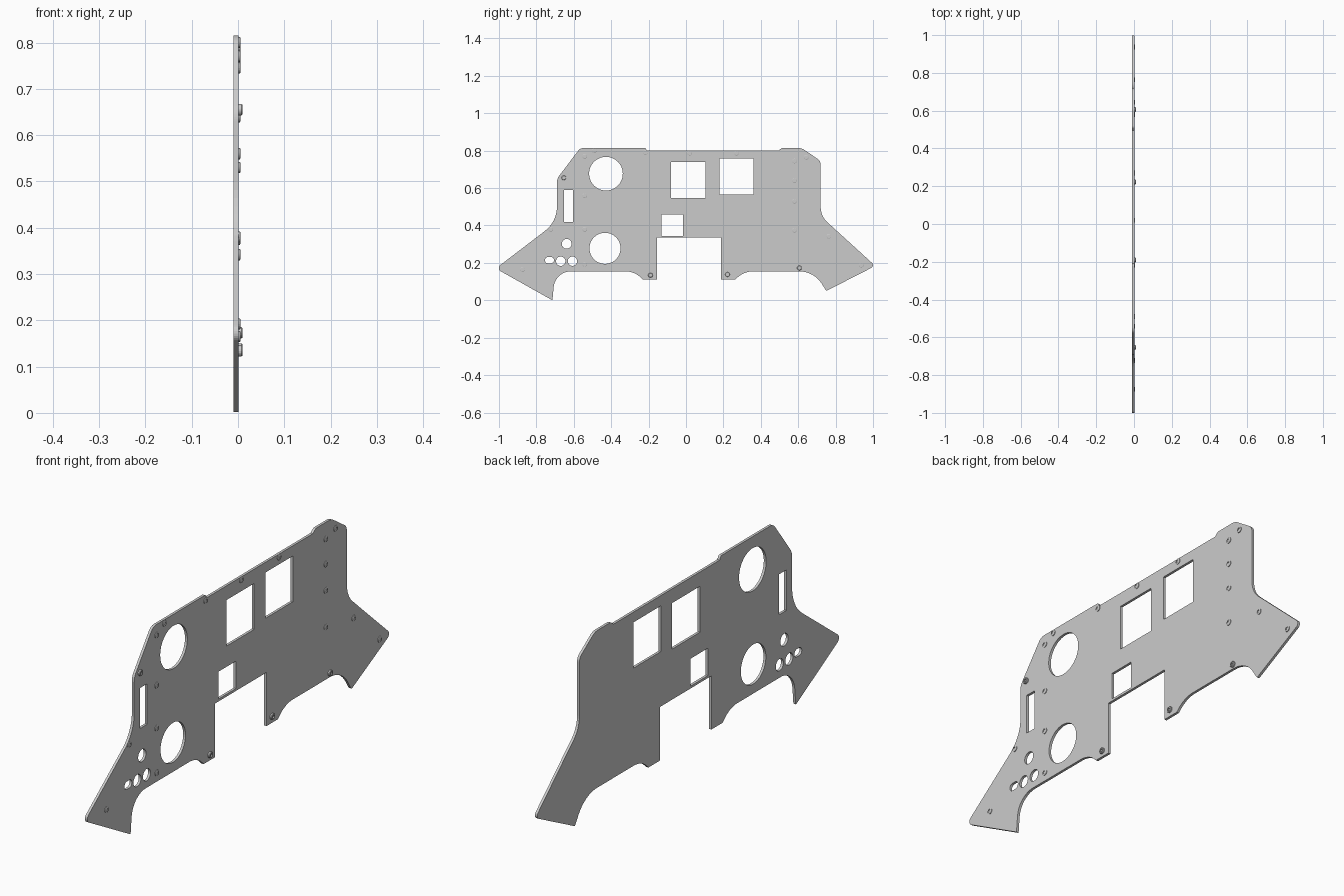
import bpy, bmesh, math
from mathutils import Vector, Matrix

if "Cube" in bpy.data.objects:
    bpy.data.objects.remove(bpy.data.objects["Cube"])

BACK, FRONT = -0.0095, 0.0015          # panel faces along x


def fillet(corners, steps=8):
    """Round each (y, z, tangent length) corner with a circular arc."""
    out = []
    n = len(corners)
    for i, (y, z, t) in enumerate(corners):
        p = Vector((y, z))
        if t == 0:
            out.append(p)
            continue
        a = (Vector(corners[i - 1][:2]) - p).normalized()
        b = (Vector(corners[(i + 1) % n][:2]) - p).normalized()
        w = math.sin(a.angle(b) / 2)
        p0, p2 = p + a * t, p + b * t
        for k in range(steps + 1):
            s = k / steps
            c0, c1, c2 = (1 - s) ** 2, 2 * s * (1 - s) * w, s * s
            out.append((p0 * c0 + p * c1 + p2 * c2) / (c0 + c1 + c2))
    return out


def rect(y0, y1, z0, z1, t=0):
    return fillet([(y0, z0, t), (y1, z0, t), (y1, z1, t), (y0, z1, t)])


def circle(y, z, r, n=48):
    return [Vector((y + r * math.cos(2 * math.pi * k / n),
                    z + r * math.sin(2 * math.pi * k / n))) for k in range(n)]


# Panel outline with rounded corners
outline = fillet([
    (-.714, 0, .004), (-1.017, .17, .03), (-.69, .42, .08), (-.69, .65, .02),
    (-.565, .815, .02), (-.217, .815, .006), (-.21, .80, 0), (.495, .80, 0),
    (.512, .815, .008), (.617, .815, .02), (.72, .745, .02), (.72, .45, .05),
    (1.012, .184, .025), (.75, .05, .006), (.685, .155, .08), (.31, .155, .05),
    (.262, .11, 0), (.187, .11, 0), (.187, .335, 0), (-.155, .335, 0),
    (-.155, .11, 0), (-.23, .11, 0), (-.275, .155, .05), (-.70, .155, .085)])

# Gauge, switch and display cut-outs
holes = [
    circle(-.428, .677, .09), circle(-.433, .278, .083),
    rect(-.08, .105, .547, .74), rect(.18, .362, .565, .757),
    rect(-.132, -.016, .345, .46), rect(-.652, -.604, .42, .59),
    circle(-.638, .302, .026, 32), circle(-.67, .209, .025, 32),
    circle(-.607, .209, .025, 32), rect(-.754, -.706, .198, .231, .0155)]

# Panel plate: filled curve laid in the y-z plane
curve = bpy.data.curves.new("instrument_panel", 'CURVE')
curve.dimensions = '2D'
curve.fill_mode = 'BOTH'
curve.extrude = (FRONT - BACK) / 2
for loop in [outline] + holes:
    sp = curve.splines.new('POLY')
    sp.points.add(len(loop) - 1)
    for pt, v in zip(sp.points, loop):
        pt.co = (v.x, v.y, 0, 1)
    sp.use_cyclic_u = True
panel = bpy.data.objects.new("instrument_panel", curve)
bpy.context.collection.objects.link(panel)
bpy.context.view_layer.objects.active = panel
panel.select_set(True)
bpy.ops.object.convert(target='MESH')
panel = bpy.context.object
panel.name = "instrument_panel"
to_yz = Matrix(((0, 0, 1, (FRONT + BACK) / 2), (1, 0, 0, 0), (0, 1, 0, 0), (0, 0, 0, 1)))
bm = bmesh.new()
bm.from_mesh(panel.data)
bm.transform(to_yz)
bmesh.ops.remove_doubles(bm, verts=bm.verts, dist=1e-5)
bmesh.ops.recalc_face_normals(bm, faces=bm.faces)
bm.to_mesh(panel.data)
bm.free()
panel.data.polygons.foreach_set("use_smooth", [False] * len(panel.data.polygons))


def screw_mesh(name, height, r=.0125):
    """Round screw head with a chamfered rim and hexagon socket, facing +x."""
    bm = bmesh.new()
    rings = []
    for rad, x in ((r, 0), (r, height * .7), (r * .85, height),
                   (r * .5, height), (r * .5, height * .4)):
        rings.append([bm.verts.new((x, rad * math.cos(k * math.pi / 9),
                                    rad * math.sin(k * math.pi / 9))) for k in range(18)])
    for a, b in zip(rings, rings[1:]):
        for k in range(18):
            j = (k + 1) % 18
            bm.faces.new((a[k], a[j], b[j], b[k]))
    bm.faces.new(rings[-1])
    bm.faces.new(rings[0][::-1])
    bmesh.ops.recalc_face_normals(bm, faces=bm.faces)
    me = bpy.data.meshes.new(name)
    bm.to_mesh(me)
    bm.free()
    return me


# Fixing screws on the +x face: flush heads and taller edge heads
low = [(.644, .765), (.58, .745), (.58, .64), (.58, .53), (.58, .375),
       (.764, .342), (.937, .188), (-.541, .192), (-.541, .38), (-.541, .56),
       (-.541, .77), (-.49, .80), (-.217, .79), (.02, .787), (.27, .787),
       (-.723, .38), (-.875, .165)]
tall = [(-.653, .655), (.606, .173), (.222, .138), (-.19, .134)]
for label, spots, h in (("flush_screw", low, .0035), ("edge_screw", tall, .008)):
    mesh = screw_mesh(label, h)
    for y, z in spots:
        ob = bpy.data.objects.new(label, mesh)
        ob.location = (FRONT, y, z)
        bpy.context.collection.objects.link(ob)
